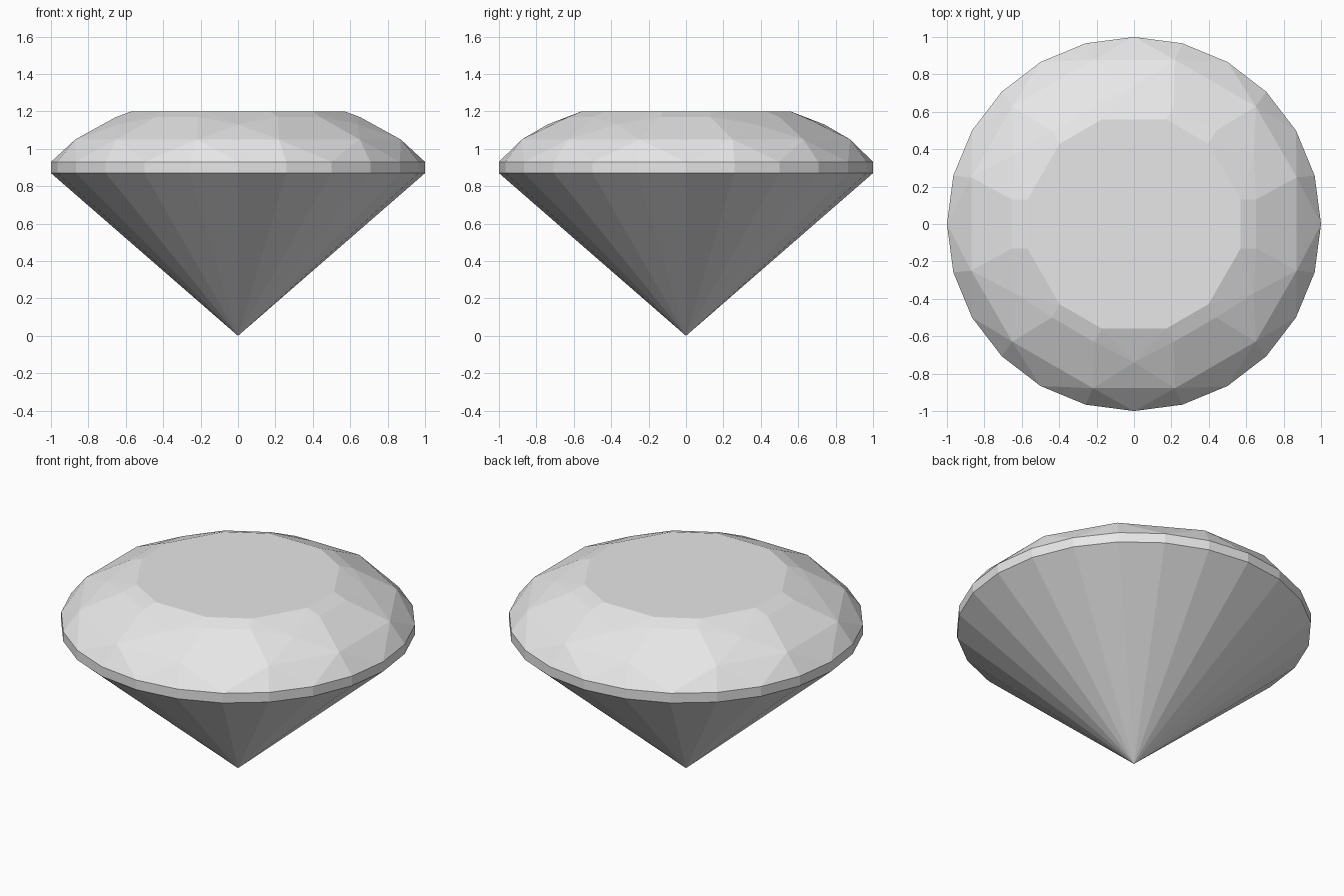
import bpy
import bmesh
from math import cos, sin, radians

cube = bpy.data.objects.get("Cube")
if cube:
    bpy.data.objects.remove(cube)

# Pale grey stone
stone = bpy.data.materials.new("pale_grey_stone")
stone.use_nodes = True
colour = (0.8, 0.8, 0.8, 1)
stone.diffuse_color = colour
stone.node_tree.nodes["Principled BSDF"].inputs["Base Color"].default_value = colour

bm = bmesh.new()


def ring(radius, z, angles):
    """Add one point per angle on a level circle."""
    for a in map(radians, angles):
        bm.verts.new((radius * cos(a), radius * sin(a), z))


def pairs(spread):
    """Six mirrored pairs of angles, spread about every sixth of a turn."""
    return [k * 60 + side * spread for k in range(6) for side in (-1, 1)]


girdle_angles = range(0, 360, 15)

# Crown: table corners, star points, kite tips and kite shoulders
ring(0.585, 1.2, pairs(12.9))
ring(0.665, 1.17, pairs(11.3))
ring(0.74, 1.13, range(30, 360, 60))
ring(0.905, 1.05, pairs(16))

# Girdle band
ring(1, 0.93, girdle_angles)
ring(1, 0.87, girdle_angles)

# Pavilion tip
bm.verts.new((0, 0, 0))

# Cut the facets around the points and merge the flat ones
bmesh.ops.convex_hull(bm, input=bm.verts[:])
bmesh.ops.dissolve_limit(bm, angle_limit=radians(0.5),
                         verts=bm.verts[:], edges=bm.edges[:])
bmesh.ops.recalc_face_normals(bm, faces=bm.faces[:])

mesh = bpy.data.meshes.new("cut_gemstone")
bm.to_mesh(mesh)
bm.free()
mesh.materials.append(stone)
gem = bpy.data.objects.new("cut_gemstone", mesh)
bpy.context.collection.objects.link(gem)
